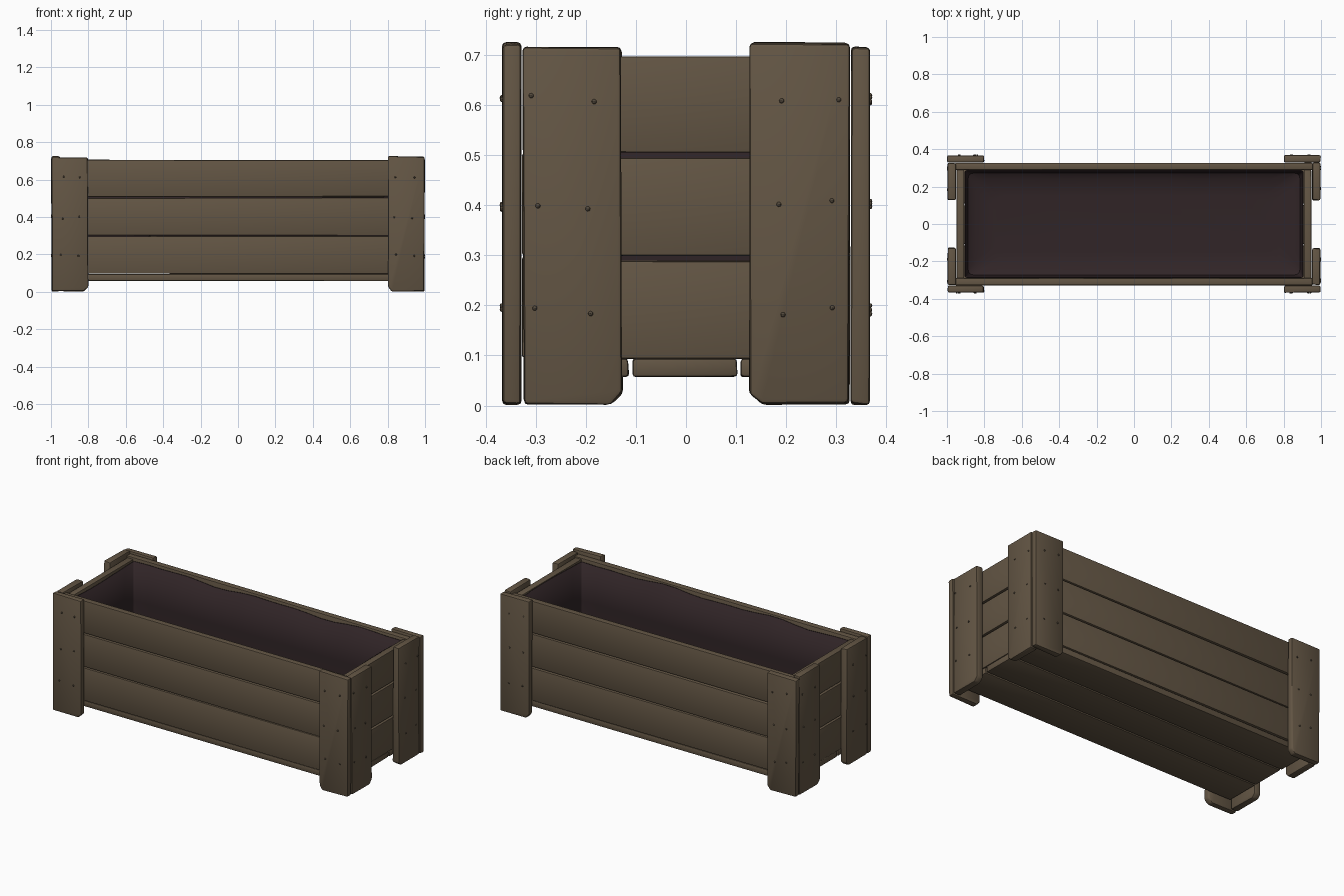
import bpy, bmesh, math, random
from mathutils import Vector

if "Cube" in bpy.data.objects:
    bpy.data.objects.remove(bpy.data.objects["Cube"])
random.seed(4)

def material(name, col):
    m = bpy.data.materials.new(name)
    m.diffuse_color = (*col, 1)
    m.use_nodes = True
    m.node_tree.nodes["Principled BSDF"].inputs["Base Color"].default_value = m.diffuse_color
    return m

WOOD = material("weathered wood", (0.125, 0.092, 0.058))
LINER = material("dark liner", (0.030, 0.018, 0.020))
NAIL = material("nail metal", (0.085, 0.066, 0.045))

def finish(name, bm, mat):
    bmesh.ops.recalc_face_normals(bm, faces=bm.faces)
    me = bpy.data.meshes.new(name)
    bm.to_mesh(me)
    bm.free()
    me.materials.append(mat)
    for p in me.polygons:
        p.use_smooth = True
    me.set_sharp_from_angle(angle=math.radians(35))
    ob = bpy.data.objects.new(name, me)
    bpy.context.collection.objects.link(ob)
    return ob

def board(name, lo, hi, jitter=0.003, bevel=0.007, chip=None):
    """Slightly uneven board between two corners, with worn edges.
    chip = direction (sx, sy) of a worn-off lower corner."""
    bm = bmesh.new()
    bmesh.ops.create_cube(bm, size=1)
    lo, hi = Vector(lo), Vector(hi)
    mid, size = (lo + hi) / 2, hi - lo
    for v in bm.verts:
        v.co = Vector([mid[i] + v.co[i] * size[i] for i in range(3)])
    if chip:
        thin = 0 if size.x < size.y else 1
        wide = 1 - thin
        edge = [e for e in bm.edges
                if all(v.co.z < mid.z and (v.co[wide] - mid[wide]) * chip[wide] > 0 for v in e.verts)]
        bmesh.ops.bevel(bm, geom=edge, offset=0.022, segments=1, affect='EDGES')
    for v in bm.verts:
        v.co += Vector([random.uniform(-jitter, jitter) * (0.4 if size[i] < 0.06 else 1) for i in range(3)])
        v.co.z = max(v.co.z, 0)
    bmesh.ops.bevel(bm, geom=bm.edges[:], offset=bevel, segments=2, profile=0.5, affect='EDGES')
    return finish(name, bm, WOOD)

# Wall planks in three rows on all four sides
for i, (z0, z1) in enumerate([(0.097, 0.297), (0.302, 0.502), (0.509, 0.705)]):
    for s, side in ((-1, "front"), (1, "back")):
        y = sorted((s * 0.29, s * 0.327))
        board(f"{side}_plank_{i}", (-0.955, y[0], z0), (0.955, y[1], z1), 0.002, 0.005)
    for s, side in ((-1, "left"), (1, "right")):
        x = sorted((s * 0.908, s * 0.948))
        board(f"{side}_plank_{i}", (x[0], -0.29, z0 - 0.003), (x[1], 0.29, z1 - 0.008), 0.001, 0.004)

# Floor boards
for i, (y0, y1) in enumerate([(-0.322, -0.115), (-0.107, 0.101), (0.109, 0.322)]):
    board(f"floor_board_{i}", (-0.945, y0, 0.057), (0.945, y1, 0.094), 0.002, 0.006)

# Corner posts: two overlapping boards each
nails = bmesh.new()

def nail(pos):
    r = bmesh.ops.create_uvsphere(nails, u_segments=8, v_segments=6, radius=0.005)
    bmesh.ops.translate(nails, verts=r["verts"], vec=pos)

for sx in (-1, 1):
    for sy in (-1, 1):
        tag = ("left" if sx < 0 else "right") + ("_front" if sy < 0 else "_back")
        top = 0.718 + random.uniform(-0.003, 0.005)
        x, y = sorted((sx * 0.802, sx * 0.997)), sorted((sy * 0.329, sy * 0.367))
        board(tag + "_post_face", (x[0], y[0], 0.003), (x[1], y[1], top), 0.003, 0.008, (-sx, sy))
        x, y = sorted((sx * 0.953, sx * 0.996)), sorted((sy * 0.128, sy * 0.326))
        top = 0.715 + (0.009 if sy > 0 else 0)
        board(tag + "_post_side", (x[0], y[0], 0.003), (x[1], y[1], top), 0.003, 0.008, (sx, -sy))
        for z in (0.19, 0.40, 0.61):
            for a, b in ((0.845, 0.19), (0.94, 0.30)):
                j = [random.uniform(-0.01, 0.01) for _ in range(4)]
                nail((sx * (a + j[0]), sy * 0.367, z + j[1]))
                nail((sx * 0.996, sy * (b + j[2]), z + j[3]))
finish("nails", nails, NAIL)

# Sagging fabric liner: rings of a rounded rectangle lowered to a floor
def ring(hx, hy, z, r, wave):
    nx, ny, pts = 20, 7, []
    corners = [(1, 1), (-1, 1), (-1, -1), (1, -1)]
    for k, (cx, cy) in enumerate(corners):
        for a in range(4):
            t = math.radians(k * 90 + a * 30)
            pts.append((cx * (hx - r) + r * math.cos(t), cy * (hy - r) + r * math.sin(t)))
        p, q = Vector(pts[-1]), Vector(corners[(k + 1) % 4])
        t = math.radians((k + 1) * 90)
        q = Vector((q.x * (hx - r) + r * math.cos(t), q.y * (hy - r) + r * math.sin(t)))
        n = nx if k % 2 == 0 else ny
        pts += [tuple(p.lerp(q, i / n)) for i in range(1, n)]
    return [(px, py, z + wave * (math.sin(px * 9 + py * 5) + 0.6 * math.sin(px * 17 - py * 8))) for px, py in pts]

bm = bmesh.new()
prev = None
for args in [(0.906, 0.288, 0.685, 0.012, 0.007), (0.904, 0.286, 0.45, 0.015, 0),
             (0.902, 0.284, 0.20, 0.02, 0), (0.89, 0.275, 0.135, 0.03, 0),
             (0.85, 0.24, 0.110, 0.05, 0.001), (0.75, 0.15, 0.103, 0.06, 0.001)]:
    cur = [bm.verts.new(c) for c in ring(*args)]
    if prev:
        n = len(cur)
        for i in range(n):
            bm.faces.new((prev[i], prev[(i + 1) % n], cur[(i + 1) % n], cur[i]))
    prev = cur
bm.faces.new(prev)
liner = finish("fabric_liner", bm, LINER)
mod = liner.modifiers.new("thickness", 'SOLIDIFY')
mod.thickness = 0.004
mod.offset = -1
